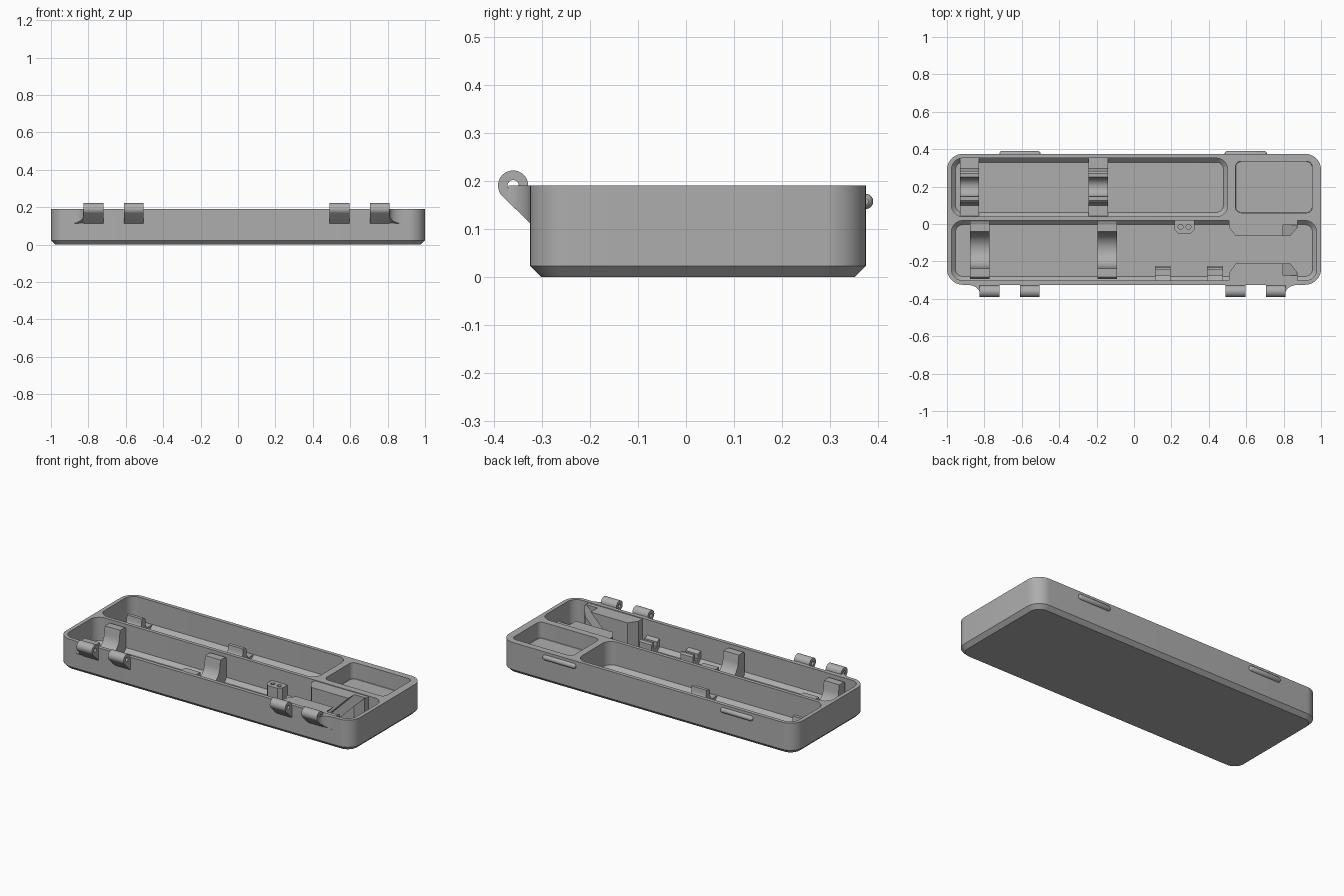
import bpy, bmesh, math
from mathutils import Vector, Matrix

cube = bpy.data.objects.get("Cube")
if cube:
    bpy.data.objects.remove(cube)

GREY = (0.42, 0.42, 0.42, 1)
mat = bpy.data.materials.new("plain grey")
mat.use_nodes = True
mat.diffuse_color = GREY
mat.node_tree.nodes["Principled BSDF"].inputs["Base Color"].default_value = GREY

FLOOR, RIM = 0.024, 0.19


def loft(name, loops):
    """Closed solid through a stack of matching point loops."""
    bm = bmesh.new()
    rings = [[bm.verts.new(p) for p in loop] for loop in loops]
    n = len(rings[0])
    for a, b in zip(rings, rings[1:]):
        for i in range(n):
            j = (i + 1) % n
            bm.faces.new((a[i], a[j], b[j], b[i]))
    bm.faces.new(rings[0][::-1])
    bm.faces.new(rings[-1])
    bmesh.ops.recalc_face_normals(bm, faces=bm.faces)
    mesh = bpy.data.meshes.new(name)
    bm.to_mesh(mesh)
    bm.free()
    mesh.materials.append(mat)
    ob = bpy.data.objects.new(name, mesh)
    bpy.context.collection.objects.link(ob)
    return ob


def smooth(ob):
    bpy.ops.object.select_all(action='DESELECT')
    ob.select_set(True)
    bpy.context.view_layer.objects.active = ob
    bpy.ops.object.shade_smooth_by_angle(angle=math.radians(30))


def arc(cx, cy, r, a0, a1, n=10):
    """Points along an arc, angles in degrees."""
    angles = [math.radians(a0 + (a1 - a0) * i / n) for i in range(n + 1)]
    return [(cx + r * math.cos(a), cy + r * math.sin(a)) for a in angles]


def rounded(x0, x1, y0, y1, r, z, inset=0):
    x0, x1, y0, y1, r = x0 + inset, x1 - inset, y0 + inset, y1 - inset, r - inset
    pts = []
    for k, (cx, cy) in enumerate([(x1 - r, y1 - r), (x0 + r, y1 - r), (x0 + r, y0 + r), (x1 - r, y0 + r)]):
        pts += arc(cx, cy, r, 90 * k, 90 * k + 90)
    return [(x, y, z) for x, y in pts]


def along_x(name, x0, x1, profile):
    """Extrude a (y, z) profile between two x positions."""
    return loft(name, [[(x, y, z) for y, z in profile] for x in (x0, x1)])


def along_z(name, z0, z1, profile):
    return loft(name, [[(x, y, z) for x, y in profile] for z in (z0, z1)])


def cut(ob, cutter):
    mod = ob.modifiers.new("cut", 'BOOLEAN')
    mod.operation, mod.solver, mod.object = 'DIFFERENCE', 'EXACT', cutter
    bpy.context.view_layer.objects.active = ob
    bpy.ops.object.modifier_apply(modifier=mod.name)
    bpy.data.objects.remove(cutter)


# Tray body with chamfered base
body_box = (-1, 1, -0.325, 0.375, 0.085)
tray = loft("tray_body", [rounded(*body_box, 0, 0.023), rounded(*body_box, 0.023), rounded(*body_box, RIM)])

# Two long compartments and one shallow one
for x0, x1, y0, y1, r, floor, slope in [
        (-0.976, 0.5, 0.04, 0.352, 0.06, FLOOR, 0.022),
        (-0.976, 0.976, -0.302, 0.018, 0.06, FLOOR, 0.022),
        (0.543, 0.953, 0.06, 0.335, 0.03, 0.09, 0.002)]:
    box = (x0, x1, y0, y1, r)
    cut(tray, loft("pocket", [rounded(*box, floor, slope), rounded(*box, floor + slope), rounded(*box, RIM + 0.05)]))
smooth(tray)


# Hinge knuckles on the front, the outer ones flared into the wall
def hinge(name, x0, x1, flare):
    cy, cz, r = -0.36, 0.19, 0.0315
    profile = arc(cy, cz, r, 0, 225, 24) + [(-0.325, 0.112), (-0.32, 0.112), (-0.32, cz)]
    knuckle = along_x(name, x0, x1, profile)
    cut(knuckle, along_x("pin_hole", x0 - 0.1, x1 + 0.1, arc(cy, cz, 0.0115, 0, 345, 23)))
    smooth(knuckle)
    if flare:
        edge = x0 if flare < 0 else x1
        curve = [(edge + flare * (0.07 - d), y) for d, y in arc(0, -0.325 - 0.045, 0.045, 90, 0, 8)]
        curve = [(edge + flare * (0.07 * (1 - math.sin(t))), -0.325 - 0.045 * (1 - math.cos(t)))
                 for t in [math.pi / 2 * i / 8 for i in range(9)]]
        curve += [(edge, -0.32), (edge + flare * 0.07, -0.32)]
        bottom = [(x, y, 0.112 + max(0, -0.325 - y)) for x, y in curve]
        smooth(loft(name + "_gusset", [bottom, [(x, y, RIM) for x, y in curve]]))


hinge("hinge_far_right", -0.825, -0.72, -1)
hinge("hinge_right", -0.61, -0.505, 0)
hinge("hinge_left", 0.49, 0.595, 0)
hinge("hinge_far_left", 0.705, 0.81, 1)

# Snap ridges on the back
for name, x0, x1 in [("snap_ridge_right", -0.72, -0.5), ("snap_ridge_left", 0.485, 0.71)]:
    rings = [(x0, 0.006), (x0 + 0.004, 0.012), (x0 + 0.012, 0.016),
             (x1 - 0.012, 0.016), (x1 - 0.004, 0.012), (x1, 0.006)]
    smooth(loft(name, [[(x, y, z) for y, z in arc(0.374, 0.157, r, 0, 340, 17)] for x, r in rings]))

# Small cradles in the back compartment
for name, x in [("small_cradle_right", -0.88), ("small_cradle_left", -0.191)]:
    c = 0.198
    half = [(0.156, 0.02), (0.156, 0.046), (0.1, 0.046), (0.085, 0.075), (0.085, 0.105), (0.072, 0.118), (0.052, 0.118)]
    profile = [(c + d, z) for d, z in half] + arc(c, 0.1, 0.05, 0, -180, 14) + [(c - d, z) for d, z in half[::-1]]
    smooth(along_x(name, x - 0.051, x + 0.051, profile))

# Large cradles in the front compartment
for name, x in [("large_cradle_right", -0.825), ("large_cradle_left", -0.142)]:
    c = -0.139
    half = [(0.154, 0.02), (0.154, 0.165), (0.145, 0.175), (0.098, 0.175)]
    profile = [(c + d, z) for d, z in half] + arc(c, 0.14, 0.092, 0, -180, 18) + [(c - d, z) for d, z in half[::-1]]
    smooth(along_x(name, x - 0.052, x + 0.052, profile))

# Little hooked clips along the front wall
for name, x in [("hook_clip_right", 0.153), ("hook_clip_left", 0.433)]:
    along_x(name, x - 0.042, x + 0.042,
            [(-0.303, 0.02), (-0.225, 0.02), (-0.225, 0.085), (-0.232, 0.095), (-0.245, 0.095),
             (-0.245, 0.055), (-0.275, 0.055), (-0.275, 0.085), (-0.303, 0.095)])

# Block with two sockets on the divider
socket = along_z("socket_block", 0.02, 0.11,
                 [(0.217, 0.02), (0.217, -0.03), (0.237, -0.05), (0.303, -0.05), (0.323, -0.03), (0.323, 0.02)])
for x in (0.249, 0.291):
    cut(socket, along_z("socket_hole", 0.06, 0.15, arc(x, -0.015, 0.013, 0, 340, 17)))
smooth(socket)

# Tall angled holder: two facing jaws with a diagonal groove
for name, wall, inner in [("holder_back_jaw", 0.02, -0.065), ("holder_front_jaw", -0.305, -0.21)]:
    side = wall + (inner - wall) * 0.45
    jaw = along_z(name, 0.02, 0.186, [(0.508, wall), (0.508, side), (0.545, inner),
                                      (0.835, inner), (0.875, side), (0.875, wall)])
    depth = wall + (inner - wall) * 0.3
    groove = loft("groove", [[(x + s, y, z) for x, z in ((0.62, 0.01), (0.84, 0.23)) for s in
                              ((0, 0.075) if z < 0.1 else (0.075, 0))] for y in (depth, -0.137)])
    cut(jaw, groove)
